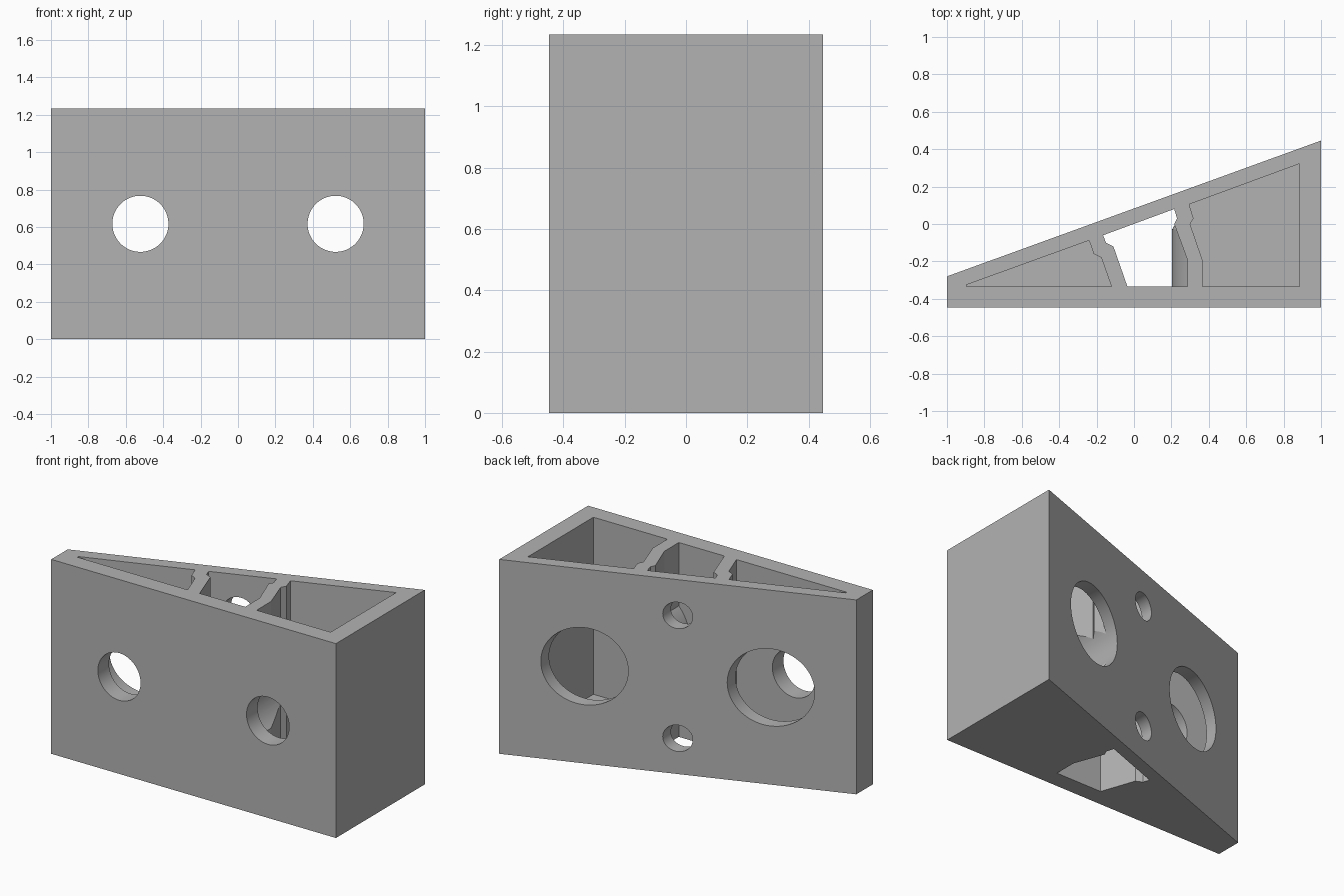
import bpy, bmesh, math
from mathutils import Matrix

cube = bpy.data.objects.get("Cube")
if cube:
    bpy.data.objects.remove(cube, do_unlink=True)

HEIGHT = 1.234
MID = HEIGHT / 2
FLOOR = 0.11
INNER = -0.335       # inside face of the front wall
BOLT_X = 0.522

grey = bpy.data.materials.new("plain grey")
grey.use_nodes = True
grey.diffuse_color = (0.45, 0.45, 0.45, 1)
grey.node_tree.nodes["Principled BSDF"].inputs["Base Color"].default_value = (0.45, 0.45, 0.45, 1)


def finish(name, bm):
    bmesh.ops.recalc_face_normals(bm, faces=bm.faces)
    mesh = bpy.data.meshes.new(name)
    bm.to_mesh(mesh)
    bm.free()
    mesh.materials.append(grey)
    ob = bpy.data.objects.new(name, mesh)
    bpy.context.collection.objects.link(ob)
    return ob


def prism(name, outline, low, high):
    """Extrude a plan outline upward."""
    bm = bmesh.new()
    face = bm.faces.new([bm.verts.new((x, y, low)) for x, y in outline])
    top = bmesh.ops.extrude_face_region(bm, geom=[face])["geom"]
    bmesh.ops.translate(bm, vec=(0, 0, high - low),
                        verts=[v for v in top if isinstance(v, bmesh.types.BMVert)])
    return finish(name, bm)


def bore(name, x, z, y0, y1, r0, r1=None):
    """Cylinder or cone lying along y, from y0 to y1."""
    bm = bmesh.new()
    bmesh.ops.create_cone(bm, cap_ends=True, segments=64, radius1=r0,
                          radius2=r0 if r1 is None else r1, depth=y1 - y0)
    turn = Matrix.Translation((x, (y0 + y1) / 2, z)) @ Matrix.Rotation(-math.pi / 2, 4, "X")
    bmesh.ops.transform(bm, matrix=turn, verts=bm.verts)
    return finish(name, bm)


def cut(target, cutter):
    """Subtract the cutter and discard it."""
    mod = target.modifiers.new("cut", "BOOLEAN")
    mod.operation = "DIFFERENCE"
    mod.solver = "EXACT"
    mod.object = cutter
    bpy.context.view_layer.objects.active = target
    bpy.ops.object.modifier_apply(modifier=mod.name)
    bpy.data.objects.remove(cutter, do_unlink=True)


# Solid wedge body
body = prism("wedge_block", [(-1, -0.446), (1, -0.446), (1, 0.446), (-1, -0.28)], 0, HEIGHT)

# Middle pocket, open at both ends, keeping a round shell beside the bolt recess
middle = prism("middle_pocket", [
    (-0.165, -0.06), (0.215, 0.08), (0.23, 0.03), (0.215, 0), (0.285, -0.19),
    (0.285, INNER), (-0.035, INNER), (-0.11, -0.12), (-0.15, -0.1)], -0.1, HEIGHT + 0.1)
cut(middle, bore("shell", BOLT_X, MID, -0.4, -0.03, 0.32))
cut(middle, bore("shell_taper", BOLT_X, MID, -0.031, 0, 0.32, 0.3))
cut(body, middle)

# Side pockets with a closed floor
cut(body, prism("large_pocket", [
    (0.295, 0.105), (0.885, 0.322), (0.885, INNER), (0.365, INNER),
    (0.365, -0.19), (0.3, 0), (0.318, 0.03)], FLOOR, HEIGHT + 0.1))
cut(body, prism("small_pocket", [
    (-0.895, INNER), (-0.895, -0.325), (-0.24, -0.088), (-0.215, -0.16),
    (-0.175, -0.18), (-0.12, INNER)], FLOOR, HEIGHT + 0.1))

# Bolt holes: wide from the sloped back, narrow through the front wall
for x in (-BOLT_X, BOLT_X):
    cut(body, bore("bolt_recess", x, MID, INNER + 0.002, 0.7, 0.245))
    cut(body, bore("bolt_hole", x, MID, -0.6, -0.3, 0.15))

# Small holes through the sloped wall into the middle pocket
for side in (-1, 1):
    cut(body, bore("pin_hole", 0, MID + side * 0.39, -0.1, 0.4, 0.084))

bpy.ops.object.select_all(action="DESELECT")
body.select_set(True)
bpy.context.view_layer.objects.active = body
bpy.ops.object.shade_smooth_by_angle(angle=math.radians(15))
